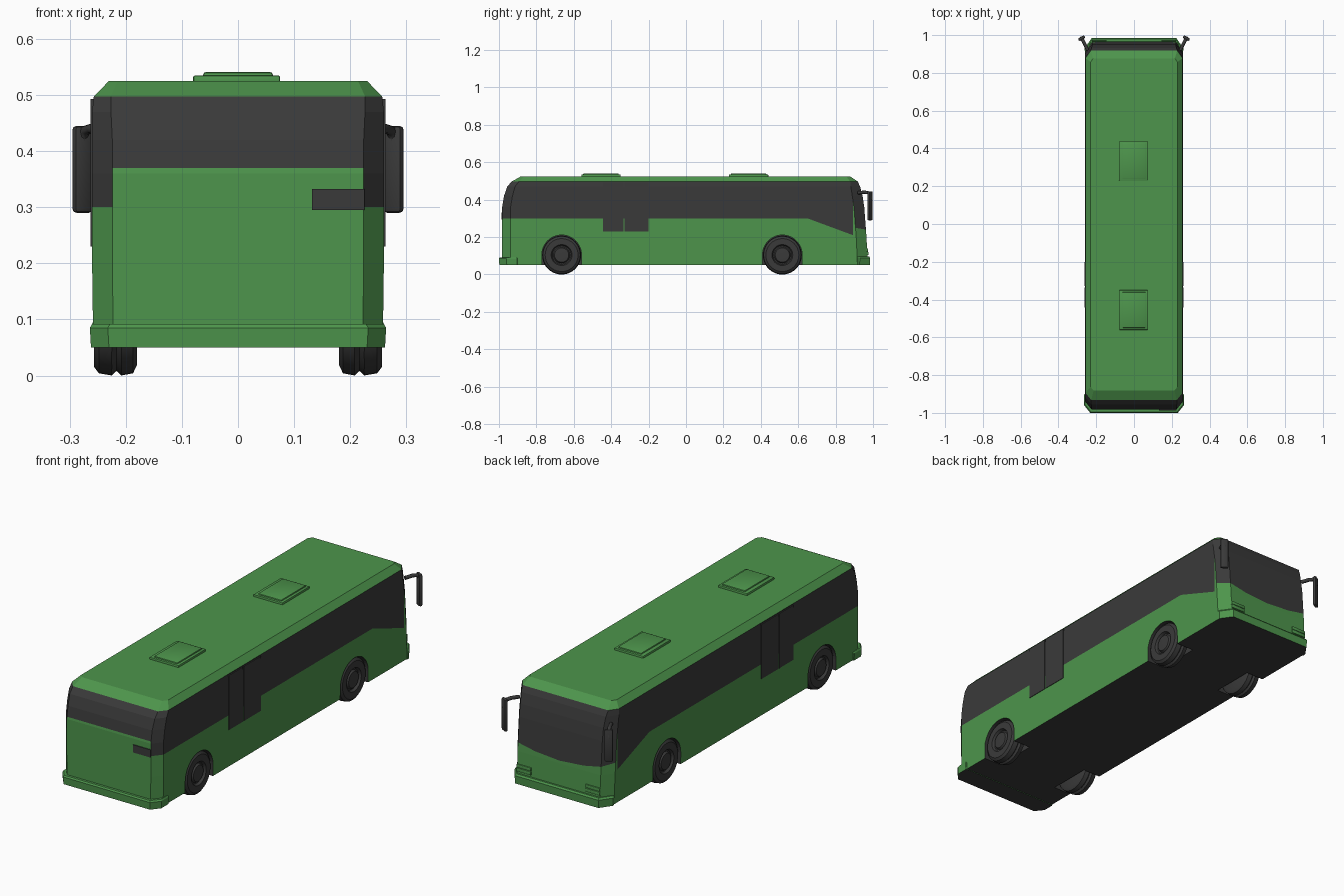
import bpy, bmesh, math
from mathutils import Vector, Matrix

if "Cube" in bpy.data.objects:
    bpy.data.objects.remove(bpy.data.objects["Cube"])

def material(name, col):
    m = bpy.data.materials.new(name)
    m.diffuse_color = (*col, 1)
    m.use_nodes = True
    m.node_tree.nodes["Principled BSDF"].inputs["Base Color"].default_value = m.diffuse_color
    return m

GREEN = material("green paint", (0.075, 0.30, 0.072))
DARK = material("dark grey", (0.042, 0.042, 0.042))

def finish(bm, name, mats, smooth=None):
    bmesh.ops.recalc_face_normals(bm, faces=bm.faces[:])
    me = bpy.data.meshes.new(name)
    bm.to_mesh(me)
    bm.free()
    for m in mats:
        me.materials.append(m)
    ob = bpy.data.objects.new(name, me)
    bpy.context.collection.objects.link(ob)
    if smooth:
        bpy.ops.object.select_all(action='DESELECT')
        bpy.context.view_layer.objects.active = ob
        ob.select_set(True)
        bpy.ops.object.shade_smooth_by_angle(angle=math.radians(smooth))
    return ob

def loft(levels):
    """Stack chamfered rectangles: (z, rear y, front y, half width, rear chamfer, front chamfer)."""
    bm = bmesh.new()
    rings = []
    for z, yb, yf, w, cb, cf in levels:
        pts = [(w, yb + cb), (w, yf - cf), (w - cf * .7, yf), (-w + cf * .7, yf),
               (-w, yf - cf), (-w, yb + cb), (-w + cb * .8, yb), (w - cb * .8, yb)]
        rings.append([bm.verts.new((x, y, z)) for x, y in pts])
    for a, b in zip(rings, rings[1:]):
        for i in range(8):
            j = (i + 1) % 8
            bm.faces.new((a[i], a[j], b[j], b[i]))
    bm.faces.new(rings[0])
    bm.faces.new(rings[-1])
    bmesh.ops.recalc_face_normals(bm, faces=bm.faces[:])
    return bm

def box(name, lo, hi, mat, bevel=0, rot=0):
    lo, hi = Vector(lo), Vector(hi)
    bm = bmesh.new()
    bmesh.ops.create_cube(bm, size=1)
    bmesh.ops.scale(bm, vec=hi - lo, verts=bm.verts)
    if bevel:
        bmesh.ops.bevel(bm, geom=bm.edges[:], offset=bevel, segments=2, affect='EDGES', profile=.5)
    bmesh.ops.rotate(bm, matrix=Matrix.Rotation(rot, 3, 'Z'), verts=bm.verts)
    bmesh.ops.translate(bm, vec=(lo + hi) / 2, verts=bm.verts)
    return finish(bm, name, [mat], 35 if bevel else None)

# Body shell
body = loft([
    (.052, -.983, .972, .258, .045, .055),
    (.20, -.983, .965, .26, .045, .055),
    (.36, -.983, .953, .26, .045, .055),
    (.42, -.973, .944, .26, .045, .055),
    (.47, -.956, .931, .26, .042, .05),
    (.497, -.932, .918, .257, .038, .04),
    (.525, -.882, .877, .23, .02, .02)])

def cut(co, no, keep):
    fs = [f for f in body.faces if keep(f.calc_center_median(), f.normal)]
    es = {e for f in fs for e in f.edges}
    vs = {v for f in fs for v in f.verts}
    bmesh.ops.bisect_plane(body, geom=fs + list(es) + list(vs), plane_co=co, plane_no=no, dist=1e-5)
    body.normal_update()

def is_side(c, n): return abs(n.x) > .9 and c.z < .497
def is_rear(c, n): return n.y < -.4 and abs(n.x) < .4
def is_front(c, n): return n.y > .3 and c.z < .497

# Cut lines for the windows
XS = [0, .13, .2215, .262]
ZS = [.212, .222, .24, .25]
SLOPE = -.085 / .23
cut((0, 0, .30), (0, 0, 1), lambda c, n: (is_side(c, n) or n.y < -.4) and not is_rear(c, n))
cut((0, 0, .37), (0, 0, 1), is_rear)
cut((0, .65, 0), (0, 1, 0), is_side)
cut((0, .893, 0), (0, 1, 0), is_side)
cut((0, .65, .30), (0, -SLOPE, 1), lambda c, n: is_side(c, n) and .65 < c.y < .893)
for x in (-.13, 0, .13):
    cut((x, 0, 0), (1, 0, 0), is_front)
for i in range(3):
    s = (ZS[i + 1] - ZS[i]) / (XS[i + 1] - XS[i])
    for d in (-1, 1):
        cut((d * XS[i], 0, ZS[i]), (-d * s, 0, 1),
            lambda c, n: is_front(c, n) and XS[i] < d * c.x < XS[i + 1])

def windscreen_bottom(x):
    for i in range(3):
        if x <= XS[i + 1]:
            return ZS[i] + (ZS[i + 1] - ZS[i]) * (x - XS[i]) / (XS[i + 1] - XS[i])
    return ZS[3]

for f in body.faces:
    c, n = f.calc_center_median(), f.normal
    if n.z < -.9:
        dark = True
    elif c.z > .497 or n.z > .9:
        dark = False
    elif is_front(c, n):
        dark = c.z > windscreen_bottom(abs(c.x))
    elif is_rear(c, n):
        dark = c.z > .37
    elif is_side(c, n):
        dark = c.y < .893 and c.z > .30 + min(0, SLOPE * (c.y - .65))
    else:
        dark = c.z > .30
    f.material_index = int(dark)
body_ob = finish(body, "bus_body", [GREEN, DARK])

# Wheel arches cut out of the body
WHEEL_Y = (-.665, .515)
for y in WHEEL_Y:
    for d in (-1, 1):
        bm = bmesh.new()
        prof = [(y + .106 * math.cos(a), .105 + .106 * math.sin(a))
                for a in [math.pi * i / 24 for i in range(25)]]
        prof += [(y - .106, -.02), (y + .106, -.02)]
        face = bm.faces.new([bm.verts.new((d * .165, *p)) for p in prof])
        r = bmesh.ops.extrude_face_region(bm, geom=[face])
        bmesh.ops.translate(bm, vec=(d * .15, 0, 0),
                            verts=[v for v in r["geom"] if isinstance(v, bmesh.types.BMVert)])
        for f in bm.faces:
            f.material_index = 1
        cutter = finish(bm, "arch_cutter", [GREEN, DARK])
        cutter.hide_render = True
        mod = body_ob.modifiers.new("arch", 'BOOLEAN')
        mod.operation, mod.solver, mod.object = 'DIFFERENCE', 'EXACT', cutter
        bpy.context.view_layer.objects.active = body_ob
        bpy.ops.object.modifier_apply(modifier=mod.name)
        bpy.data.objects.remove(cutter)

# Wheels: turned profile with twin tread and raised hub
PROFILE = [(.18, 0), (.18, .085), (.187, .1), (.208, .104), (.2165, .096), (.225, .104),
           (.248, .1), (.257, .088), (.257, .056), (.245, .05), (.245, .044), (.255, .038), (.257, 0)]
for label, y in zip(("rear", "front"), WHEEL_Y):
    for side, d in (("left", -1), ("right", 1)):
        bm = bmesh.new()
        vs = [bm.verts.new((d * x, y, .104 + r)) for x, r in PROFILE]
        es = [bm.edges.new(p) for p in zip(vs, vs[1:])]
        bmesh.ops.spin(bm, geom=vs + es, cent=(0, y, .104), axis=(1, 0, 0),
                       angle=math.tau, steps=40, use_duplicate=False)
        bmesh.ops.remove_doubles(bm, verts=bm.verts, dist=1e-5)
        finish(bm, f"{label}_{side}_wheel", [DARK], 30)

# Bumpers
for name, levels in (
        ("rear_bumper", [(.05, -.998, -.90, .262, .04, .004), (.085, -1, -.90, .264, .04, .004),
                         (.092, -.995, -.904, .26, .04, .004)]),
        ("front_bumper", [(.05, .90, .983, .26, .004, .055), (.088, .90, .985, .262, .004, .055),
                          (.096, .904, .979, .258, .004, .055)])):
    if name == "front_bumper":  # short wrap round the corner
        levels = [(z, .935 - .02, *rest) for z, _, *rest in levels]
    bm = loft(levels)
    for f in bm.faces:
        f.material_index = int(f.normal.z < -.9)
    finish(bm, name, [GREEN, DARK])

# Roof hatches: base and lid
for i, y in enumerate((-.455, .335)):
    box(f"roof_hatch_base_{i}", (-.08, y - .105, .515), (.075, y + .105, .535), GREEN, .004)
    box(f"roof_hatch_lid_{i}", (-.062, y - .095, .52), (.062, y + .095, .541), GREEN, .005)

# Rear vent plate
box("rear_vent", (.132, -.987, .295), (.225, -.981, .332), DARK)

for side, d in (("left", -1), ("right", 1)):
    def mx(a, b): return (min(d * a, d * b), max(d * a, d * b))
    # Lower side panels of the doorway glass
    x0, x1 = mx(.256, .2625)
    for j, (ya, yb) in enumerate(((-.443, -.335), (-.328, -.20))):
        box(f"{side}_door_glass_{j}", (x0, ya, .23), (x1, yb, .493), DARK)
    # Headlights
    x0, x1 = mx(.145, .222)
    box(f"{side}_headlight_lower", (x0, .955, .105), (x1, .975, .122), GREEN, .002)
    box(f"{side}_headlight_upper", (x0, .955, .124), (x1, .974, .14), GREEN, .002)
    # Mirror arm and head
    cu = bpy.data.curves.new(f"{side}_mirror_arm", 'CURVE')
    cu.dimensions, cu.bevel_depth, cu.bevel_resolution = '3D', .009, 2
    cu.use_fill_caps = True
    path = [(.245, .92, .437), (.262, .955, .440), (.272, .974, .437), (.277, .983, .425), (.278, .985, .40)]
    sp = cu.splines.new('POLY')
    sp.points.add(len(path) - 1)
    for p, (x, y, z) in zip(sp.points, path):
        p.co = (d * x, y, z, 1)
    cu.materials.append(DARK)
    bpy.context.collection.objects.link(bpy.data.objects.new(f"{side}_mirror_arm", cu))
    x0, x1 = mx(.258, .296)
    box(f"{side}_mirror_head", (x0, .975, .29), (x1, .992, .445), DARK, .007, -d * math.radians(30))
